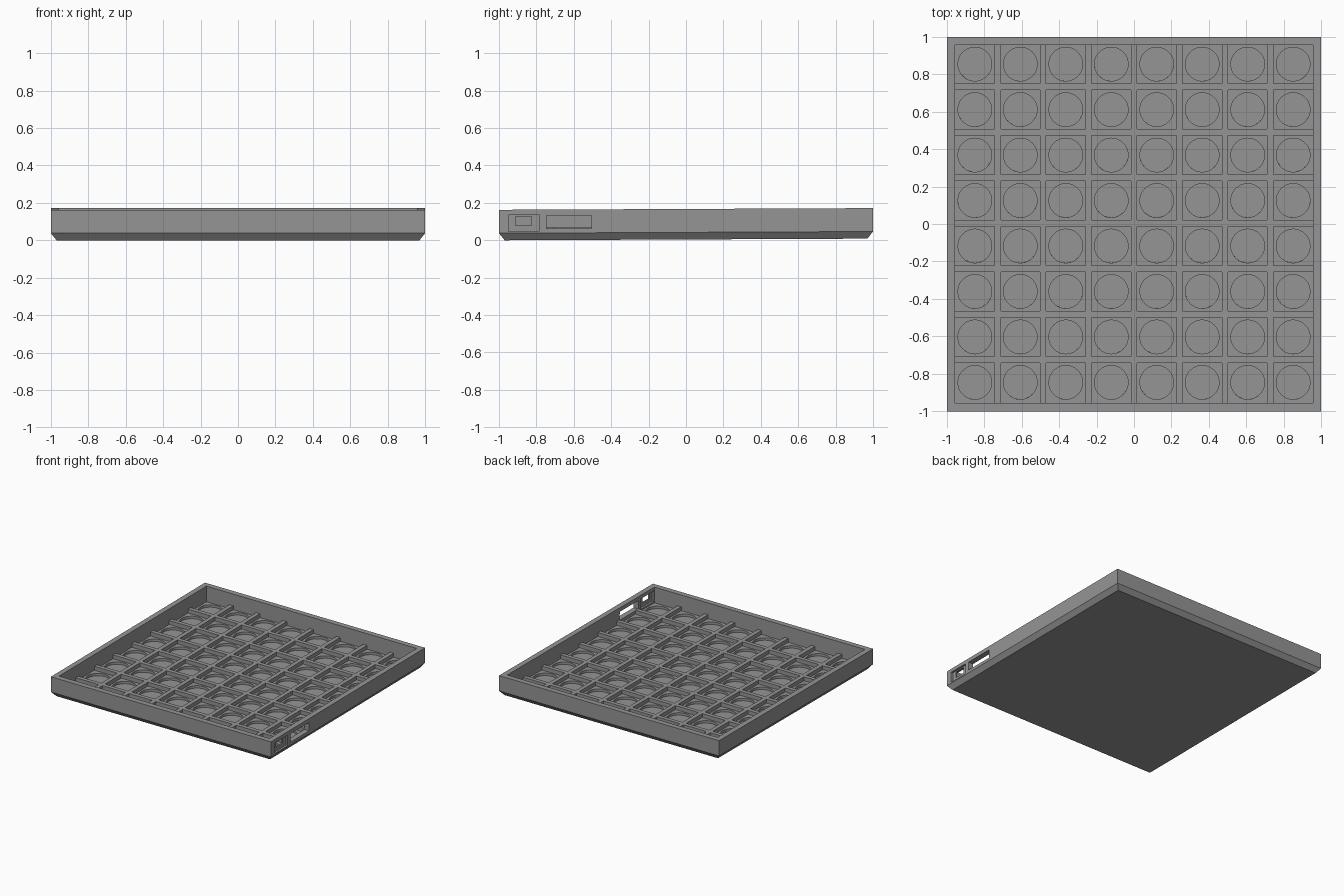
import bpy
import bmesh
from mathutils import Matrix, Vector

cube = bpy.data.objects.get("Cube")
if cube:
    bpy.data.objects.remove(cube, do_unlink=True)

HEIGHT, FLOOR, RIB_TOP, WELL = 0.163, 0.035, 0.067, 0.015
INNER = 0.956           # half width of the inside
PITCH = INNER * 2 / 8 + 0.004
RIB = 0.034
TILT = 0.0045           # the tray leans up slightly toward the back

grey = bpy.data.materials.new("plain grey")
grey.use_nodes = True
colour = (0.3, 0.3, 0.3, 1)
grey.diffuse_color = colour
grey.node_tree.nodes["Principled BSDF"].inputs["Base Color"].default_value = colour


def add_box(bm, low, high):
    low, high = Vector(low), Vector(high)
    matrix = Matrix.Translation((low + high) / 2) @ Matrix.Diagonal((high - low).to_4d())
    return bmesh.ops.create_cube(bm, size=1, matrix=matrix)["verts"]


def make_object(name, bm):
    bmesh.ops.recalc_face_normals(bm, faces=bm.faces)
    mesh = bpy.data.meshes.new(name)
    bm.to_mesh(mesh)
    bm.free()
    mesh.materials.append(grey)
    obj = bpy.data.objects.new(name, mesh)
    bpy.context.collection.objects.link(obj)
    return obj


def cut(target, name, bm):
    cutter = make_object(name, bm)
    cutter.hide_render = True
    mod = target.modifiers.new(name, "BOOLEAN")
    mod.operation = "DIFFERENCE"
    mod.solver = "EXACT"
    mod.object = cutter
    bpy.context.view_layer.objects.active = target
    bpy.ops.object.modifier_apply(modifier=name)
    bpy.data.objects.remove(cutter, do_unlink=True)


# Tray body with chamfered lower edge
bm = bmesh.new()
add_box(bm, (-1, -1, 0.038), (1, 1, HEIGHT))
base = min(bm.faces, key=lambda f: f.calc_center_median().z)
ext = bmesh.ops.extrude_discrete_faces(bm, faces=[base])["faces"][0]
for v in ext.verts:
    v.co = (v.co.x * 0.97, v.co.y * 0.97, 0)
tray = make_object("tray", bm)

# Open inside
bm = bmesh.new()
add_box(bm, (-INNER, -INNER, FLOOR), (INNER, INNER, 1))
cut(tray, "inside_cutter", bm)

# Round well in every cell
bm = bmesh.new()
for i in range(8):
    for j in range(8):
        spot = Vector(((i - 3.5) * PITCH, (j - 3.5) * PITCH + 0.004, WELL + 0.05))
        bmesh.ops.create_cone(bm, cap_ends=True, segments=48, radius1=0.09,
                              radius2=0.09, depth=0.1, matrix=Matrix.Translation(spot))
cut(tray, "well_cutter", bm)

# Port pockets on both faces of the left wall
bm = bmesh.new()
add_box(bm, (0.984, -0.949, 0.048), (1.1, -0.783, 0.134))
add_box(bm, (0.9, -0.949, 0.048), (0.972, -0.783, 0.134))
cut(tray, "pocket_cutter", bm)

# Through holes: small port and long slot
bm = bmesh.new()
add_box(bm, (0.9, -0.912, 0.078), (1.1, -0.826, 0.126))
add_box(bm, (0.9, -0.746, 0.062), (1.1, -0.505, 0.131))
cut(tray, "hole_cutter", bm)

# Grid of dividing ribs: long ribs, with short ribs between them
bm = bmesh.new()
lines = [(k - 4) * PITCH for k in range(1, 8)]
half = RIB / 2
for x in lines:
    add_box(bm, (x - half, -INNER, FLOOR - 0.005), (x + half, INNER, RIB_TOP))
starts = [-INNER] + [x + half for x in lines]
ends = [x - half for x in lines] + [INNER]
for y in lines:
    for a, b in zip(starts, ends):
        add_box(bm, (a, y + 0.004 - half, FLOOR - 0.005), (b, y + 0.004 + half, RIB_TOP))
ribs = make_object("divider_ribs", bm)

# Slight lean
for obj in (tray, ribs):
    obj.rotation_euler.x = TILT
    obj.location.z = TILT * 0.97
